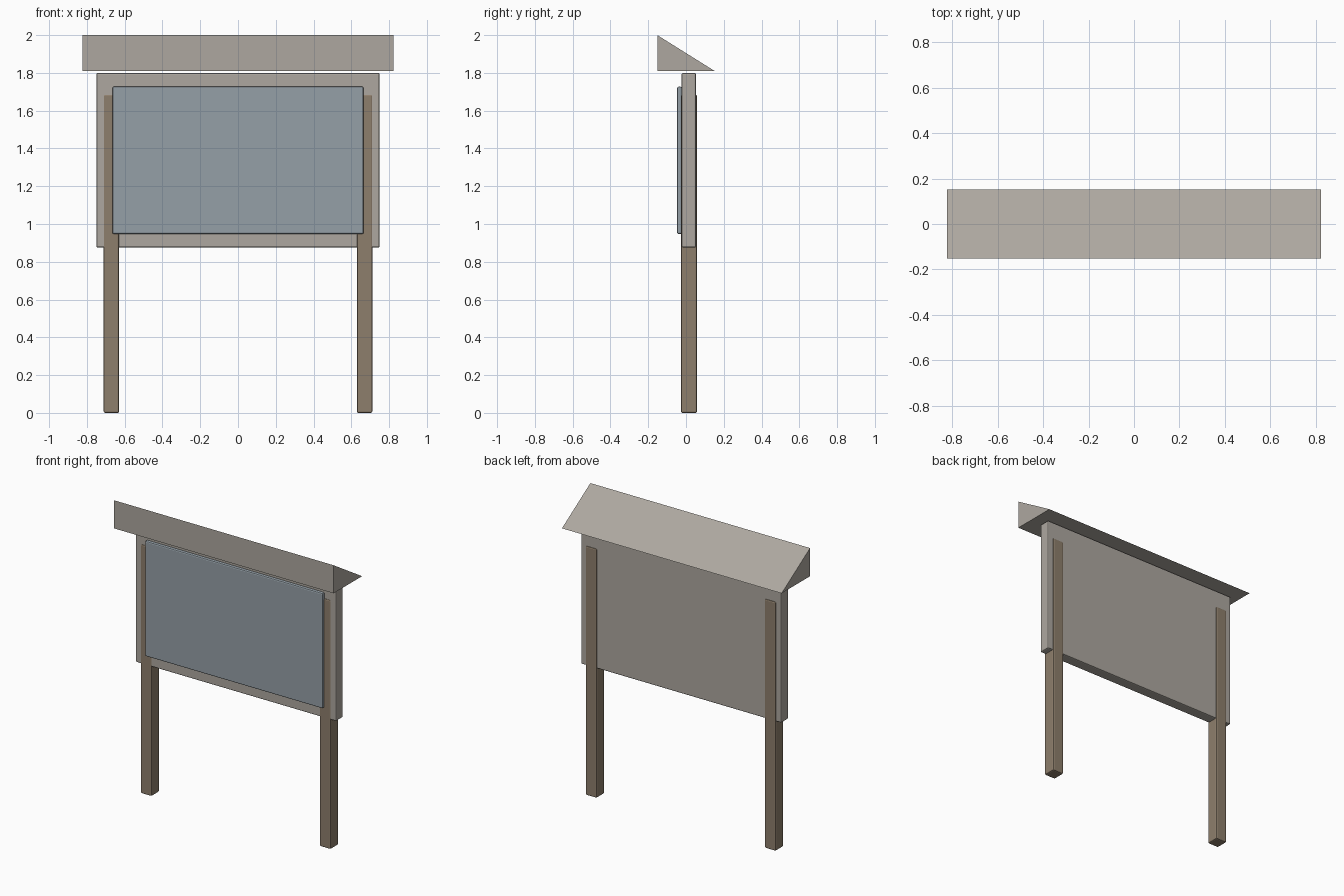
import bpy, bmesh

if "Cube" in bpy.data.objects:
    bpy.data.objects.remove(bpy.data.objects["Cube"])


def material(name, rgb):
    m = bpy.data.materials.new(name)
    m.diffuse_color = (*rgb, 1)
    m.use_nodes = True
    m.node_tree.nodes["Principled BSDF"].inputs["Base Color"].default_value = m.diffuse_color
    return m


wood = material("brown_wood", (0.27, 0.21, 0.15))
frame = material("warm_grey", (0.42, 0.39, 0.35))
slate = material("blue_grey", (0.30, 0.35, 0.39))


def finish(name, bm, mat):
    bmesh.ops.recalc_face_normals(bm, faces=bm.faces)
    me = bpy.data.meshes.new(name)
    bm.to_mesh(me)
    bm.free()
    me.materials.append(mat)
    ob = bpy.data.objects.new(name, me)
    bpy.context.collection.objects.link(ob)
    return ob


def box(name, lo, hi, mat, bevel):
    bm = bmesh.new()
    bmesh.ops.create_cube(bm, size=1)
    for v in bm.verts:
        v.co = [lo[i] if v.co[i] < 0 else hi[i] for i in range(3)]
    ob = finish(name, bm, mat)
    mod = ob.modifiers.new("soft_edges", 'BEVEL')
    mod.width = bevel
    mod.segments = 2
    return ob


# Two posts, slightly thicker than the board so they show on both faces
for side, x in (("left", -0.67), ("right", 0.67)):
    box(side + "_post", (x - 0.041, -0.027, 0), (x + 0.041, 0.058, 1.685), wood, 0.008)

# Backing board and the display panel on its front
box("backing_board", (-0.75, -0.023, 0.875), (0.75, 0.053, 1.80), frame, 0.008)
box("display_panel", (-0.665, -0.047, 0.947), (0.665, -0.021, 1.727), slate, 0.008)

# Wedge roof: triangular profile extruded along x
bm = bmesh.new()
profile = [(-0.152, 1.81), (0.152, 1.81), (-0.152, 2.0)]
face = bm.faces.new([bm.verts.new((-0.822, y, z)) for y, z in profile])
ext = bmesh.ops.extrude_face_region(bm, geom=[face], use_keep_orig=True)
moved = [g for g in ext["geom"] if isinstance(g, bmesh.types.BMVert)]
bmesh.ops.translate(bm, verts=moved, vec=(1.644, 0, 0))
finish("roof", bm, frame)
